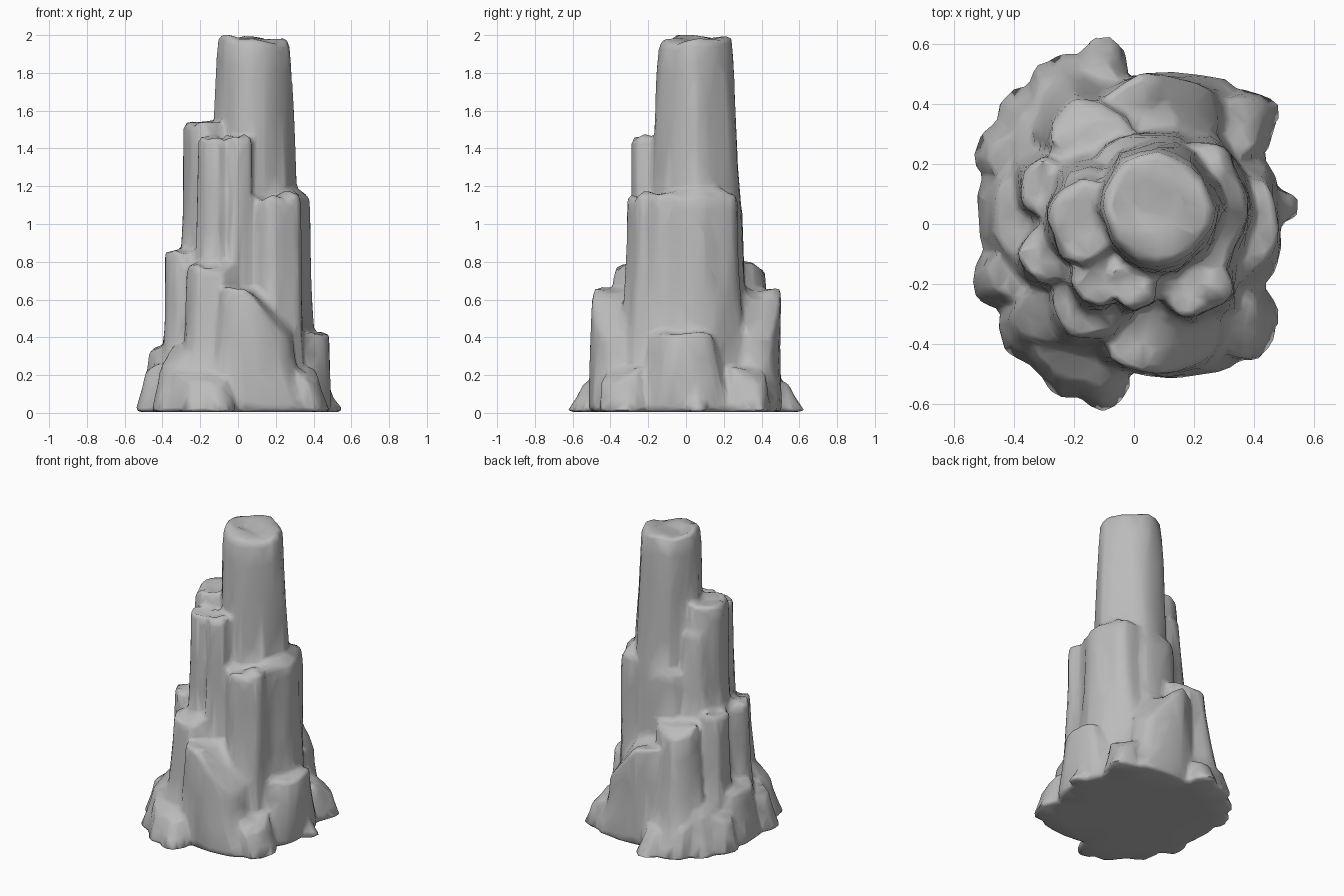
import bpy, bmesh, math
from mathutils import Vector, noise

cube = bpy.data.objects.get("Cube")
if cube:
    bpy.data.objects.remove(cube, do_unlink=True)

stone = bpy.data.materials.new("grey stone")
stone.use_nodes = True
stone.diffuse_color = (0.5, 0.5, 0.5, 1)
stone.node_tree.nodes["Principled BSDF"].inputs["Base Color"].default_value = (0.5, 0.5, 0.5, 1)

SIDES = 20
FLOOR = 0.005
# height fraction and rim scale of each section
RINGS = [(0, .95), (.08, 1), (.2, 1), (.35, 1), (.5, 1), (.65, 1),
         (.8, 1), (.93, 1), (.985, .97), (1, .88), (1, .4)]


def column(bm, crown, top, foot, lump=.1, flare=1.8, tilt=(0, 0)):
    """Loft a fluted pillar; crown and foot are (x, y, radius x, radius y)."""
    seed = Vector((crown[0] * 9, crown[1] * 9, top * 5))
    loops = []
    for t, rim in RINGS:
        blend = 1 - (1 - t) ** flare
        x, y, rx, ry = [f + (c - f) * blend for f, c in zip(foot, crown)]
        loop = []
        for i in range(SIDES):
            a = math.tau * i / SIDES
            d = Vector((math.cos(a), math.sin(a), 0))
            # flutes run along the pillar, changing slowly with height
            r = 1 + lump * 2 * noise.noise(seed + d * 1.7 + Vector((0, 0, t * top * .9)))
            r += lump * noise.noise(seed + d * 4 + Vector((0, 0, t * top * 2)))
            px, py = d.x * rx * r * rim, d.y * ry * r * rim
            z = FLOOR + (top - FLOOR) * t
            # leaning crown, cut off level at the top
            z = min(z + t * (tilt[0] * px + tilt[1] * py), top)
            if t > .9:
                z += .05 * min(top, 1) * noise.noise(seed + d * rim * 1.5)
            loop.append(bm.verts.new((x + px, y + py, max(z, FLOOR))))
        loops.append(loop)
    for low, high in zip(loops, loops[1:]):
        for i in range(SIDES):
            j = (i + 1) % SIDES
            bm.faces.new((low[i], low[j], high[j], high[i]))
    bm.faces.new(loops[0][::-1])
    bm.faces.new(loops[-1])


bm = bmesh.new()

# tall spire and the stepped pillars leaning on it
column(bm, (.08, .052, .188, .185), 1.985, (.08, .06, .25, .3), .07, 1, (-.06, .12))
column(bm, (-.17, .01, .115, .14), 1.53, (-.22, .02, .16, .2))
column(bm, (-.14, .1, .1, .09), 1.42, (-.16, .2, .17, .14), .09, 1.2, (0, -.8))
column(bm, (-.13, -.18, .08, .1), 1.45, (-.15, -.19, .12, .13))
column(bm, (0, -.19, .08, .1), 1.46, (-.02, -.2, .11, .13))
column(bm, (.2, -.185, .13, .125), 1.15, (.22, -.2, .17, .16))
column(bm, (.25, .03, .125, .2), 1.17, (.27, .03, .15, .25))
column(bm, (.2, .16, .15, .125), 1.14, (.2, .19, .18, .15))
column(bm, (.05, .19, .16, .11), 1.13, (.06, .21, .2, .13))

# shoulder pillars
column(bm, (-.295, .12, .085, .11), .86, (-.33, .14, .12, .15))
column(bm, (-.285, -.1, .095, .1), .85, (-.31, -.12, .11, .13))
column(bm, (-.14, -.28, .13, .11), .8, (-.16, -.32, .17, .15), .09, 1.5, (0, .4))
column(bm, (-.15, .31, .13, .11), .8, (-.18, .36, .2, .18), .09, 1.5, (0, -.4))

for side in (-1, 1):
    # sloping buttresses, front and back
    column(bm, (.09, side * .365, .2, .135), .66, (.14, side * .37, .29, .14), .08, 2,
           (-1.3, -side * .5))
    # broad toes at the corners and ends
    column(bm, (.34, side * .33, .1, .1), .24, (.37, side * .33, .13, .11), .14, 1.4, (-.7, -side * .5))
    column(bm, (-.2, side * .42, .12, .1), .22, (-.19, side * .45, .16, .14), .12, 1.2, (0, -side * .5))
    column(bm, (-.12, side * .49, .06, .06), .18, (-.1, side * .54, .09, .095), .08, 1.2, (0, -side * .5))
    column(bm, (-.28, side * .3, .12, .1), .36, (-.31, side * .33, .15, .15), .1, 1.2, (.8, -side * .6))

# side mounds and skirt
column(bm, (.37, 0, .105, .17), .42, (.37, 0, .12, .27), .09, 1.3)
column(bm, (-.37, .02, .1, .15), .37, (-.39, .02, .14, .24), .1, 1.4, (.5, 0))
column(bm, (-.41, -.17, .08, .08), .27, (-.43, -.18, .12, .12), .1, 1.3, (.6, 0))
column(bm, (-.41, .22, .08, .07), .25, (-.42, .23, .11, .12), .1, 1.3, (.6, 0))
column(bm, (.45, .06, .04, .04), .14, (.48, .06, .09, .06), .05)
column(bm, (0, 0, .42, .4), .2, (0, 0, .46, .46), .06)

mesh = bpy.data.meshes.new("rock_spire")
bmesh.ops.recalc_face_normals(bm, faces=bm.faces)
bm.to_mesh(mesh)
bm.free()
rock = bpy.data.objects.new("rock_spire", mesh)
bpy.context.collection.objects.link(rock)
mesh.materials.append(stone)

# fuse the pillars into one weathered skin
fuse = rock.modifiers.new("fuse", 'REMESH')
fuse.mode = 'VOXEL'
fuse.voxel_size = .016
fuse.use_smooth_shade = True
soften = rock.modifiers.new("soften", 'SMOOTH')
soften.factor = .5
soften.iterations = 4
facet = rock.modifiers.new("facet", 'DECIMATE')
facet.ratio = .06

bpy.context.view_layer.objects.active = rock
rock.select_set(True)
for mod in ("fuse", "soften", "facet"):
    bpy.ops.object.modifier_apply(modifier=mod)
bpy.ops.object.shade_smooth_by_angle(angle=math.radians(60))
